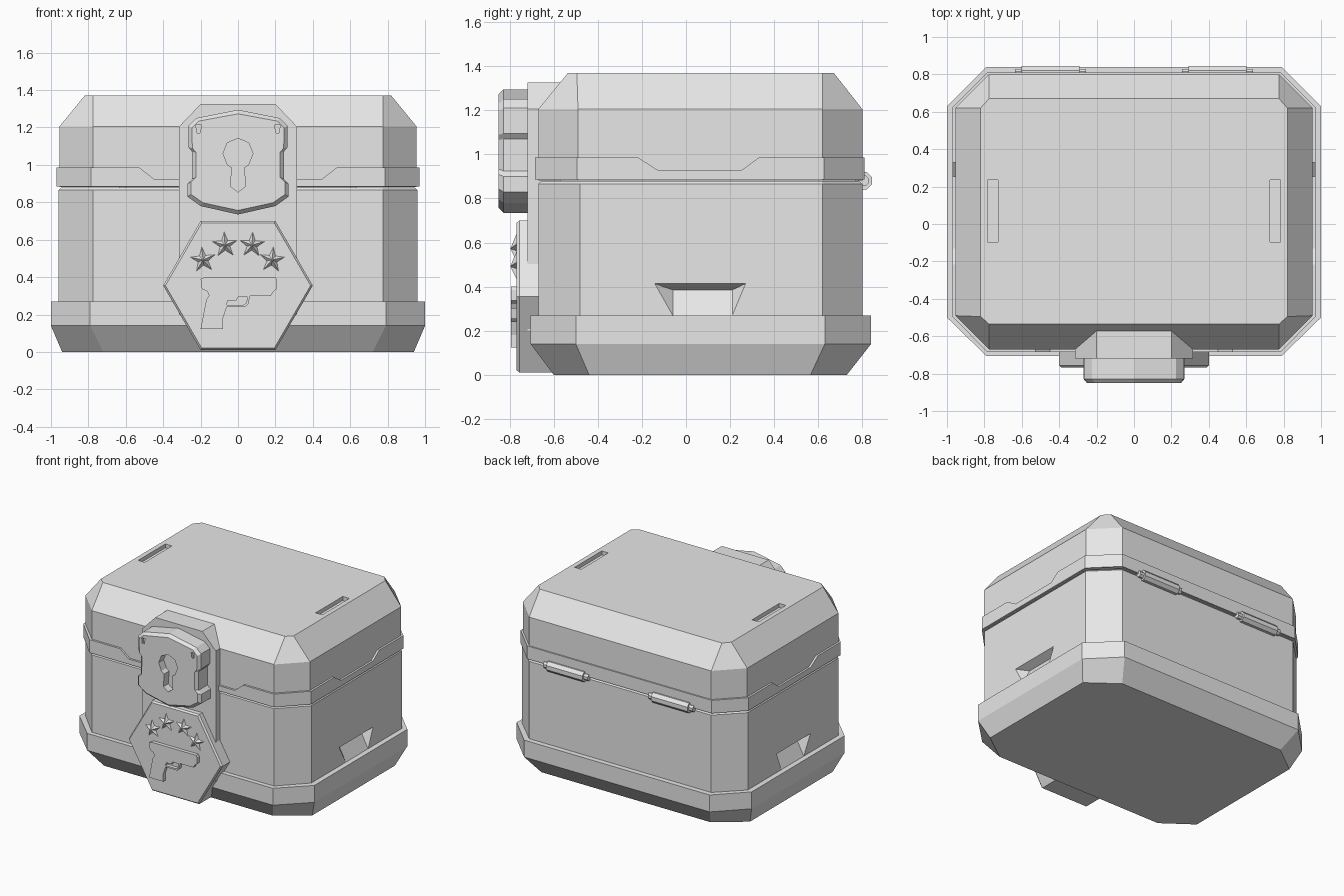
import bpy, bmesh
from math import sin, cos, pi
from mathutils import Vector

cube = bpy.data.objects.get("Cube")
if cube:
    bpy.data.objects.remove(cube, do_unlink=True)

grey = bpy.data.materials.new("plain_grey")
grey.use_nodes = True
grey.diffuse_color = (0.8, 0.8, 0.8, 1)
grey.node_tree.nodes["Principled BSDF"].inputs["Base Color"].default_value = (0.8, 0.8, 0.8, 1)


def finish(name, bm):
    bmesh.ops.recalc_face_normals(bm, faces=bm.faces)
    mesh = bpy.data.meshes.new(name)
    bm.to_mesh(mesh)
    bm.free()
    mesh.materials.append(grey)
    obj = bpy.data.objects.new(name, mesh)
    bpy.context.collection.objects.link(obj)
    return obj


def loft(name, rings):
    """Skin a stack of matching rings and cap both ends."""
    bm = bmesh.new()
    loops = [[bm.verts.new(p) for p in ring] for ring in rings]
    n = len(loops[0])
    for a, b in zip(loops, loops[1:]):
        for i in range(n):
            j = (i + 1) % n
            bm.faces.new((a[i], a[j], b[j], b[i]))
    bm.faces.new(loops[0])
    bm.faces.new(loops[-1])
    return finish(name, bm)


def octagon(z, x, front, back, cx, cfront, cback):
    """Chamfered rectangle at height z."""
    return [(cx, front, z), (x, cfront, z), (x, cback, z), (cx, back, z),
            (-cx, back, z), (-x, cback, z), (-x, cfront, z), (-cx, front, z)]


def plate(name, outline, back, front, bevel=0.0, centre=(0, 0)):
    """Extrude an x-z outline along y, with an optional front bevel."""
    rings = [[(x, back, z) for x, z in outline]]
    if bevel:
        rings.append([(x, front + bevel, z) for x, z in outline])
        inner = []
        for x, z in outline:
            d = Vector((x - centre[0], z - centre[1]))
            d *= 1 - bevel / d.length
            inner.append((centre[0] + d.x, front, centre[1] + d.y))
        rings.append(inner)
    else:
        rings.append([(x, front, z) for x, z in outline])
    return loft(name, rings)


def side_plate(name, outline, x0, x1):
    return loft(name, [[(x, y, z) for y, z in outline] for x in (x0, x1)])


def cut(target, *cutters):
    for cutter in cutters:
        mod = target.modifiers.new("cut", 'BOOLEAN')
        mod.operation = 'DIFFERENCE'
        mod.solver = 'EXACT'
        mod.object = cutter
        bpy.context.view_layer.objects.active = target
        bpy.ops.object.modifier_apply(modifier=mod.name)
        bpy.data.objects.remove(cutter, do_unlink=True)


def mirrored(half):
    """Close a left-hand outline that starts and ends on the centre line."""
    return half + [(-x, z) for x, z in reversed(half) if abs(x) > 1e-6]


# Chest base, body and lid
loft("base", [octagon(0, .94, -.60, .73, .72, -.44, .565),
              octagon(.14, 1, -.705, .84, .79, -.5, .63),
              octagon(.27, 1, -.705, .84, .79, -.5, .63)])
body = loft("body", [octagon(.15, .96, -.67, .80, .775, -.48, .62),
                     octagon(.865, .96, -.67, .80, .775, -.48, .62),
                     octagon(.88, .945, -.655, .785, .77, -.475, .615)])
lid = loft("lid", [octagon(.882, .955, -.67, .80, .775, -.49, .62),
                   octagon(1.205, .955, -.67, .80, .775, -.49, .62),
                   octagon(1.37, .82, -.535, .67, .775, -.495, .62)])
rim = loft("lid_rim", [octagon(z, .97, -.685, .81, .785, -.495, .625) for z in (.885, .985)])

# Stepped notches along the rim
cut(rim,
    plate("front_notch", [(-.545, 1), (-.45, .925), (.45, .925), (.545, 1)], -.2, -1),
    side_plate("left_notch", [(-.24, 1), (-.13, .93), (.255, .93), (.35, 1)], .5, 1.2),
    side_plate("right_notch", [(-.24, 1), (-.13, .93), (.255, .93), (.35, 1)], -.5, -1.2))

# Side grips and top slots
for s in (-1, 1):
    grip = bmesh.new()
    for x, y0, y1, z in ((.97, -.155, .28, .418), (.90, -.06, .21, .385), (.97, -.06, .21, .25)):
        for y in (y0, y1):
            grip.verts.new((s * x, y, z))
    bmesh.ops.convex_hull(grip, input=grip.verts)
    cut(body, finish("grip_cutter", grip))
    slot = [(s * .755 + a, b) for a, b in ((-.028, -.095), (.028, -.095), (.028, .235), (-.028, .235))]
    cut(lid, loft("slot_cutter", [[(x, y, z) for x, y in slot] for z in (1.34, 1.45)]))

# Back hinges
for s, side in ((1, "left"), (-1, "right")):
    rings = []
    for dx, r in ((-.19, .026), (-.155, .026), (-.155, .042), (.155, .042), (.155, .026), (.19, .026)):
        rings.append([(s * .447 + dx, .805 + r * cos(pi * (i + .5) / 4),
                       .88 + r * sin(pi * (i + .5) / 4)) for i in range(8)])
    loft(side + "_hinge", rings)

# Front backing plate
plate("front_plate", mirrored([(.2, 1.325), (.315, 1.205), (.315, .2)]), -.57, -.72)

# Lock with keyhole and two small pin slots
lock = plate("lock", mirrored([(0, 1.295), (.225, 1.25), (.265, 1.21), (.265, 1.095), (.245, 1.07),
                               (.245, .925), (.27, .9), (.27, .83), (.2, .78), (0, .735)]),
             -.70, -.85, .022, (0, 1.02))
keyhole = [(.08 * sin(a * pi / 4), 1.06 + .082 * cos(a * pi / 4)) for a in range(4)]
keyhole += [(.033, .985), (.04, .885), (0, .855)]
cut(lock, plate("keyhole_cutter", mirrored(keyhole), -.79, -.9))
for s in (-1, 1):
    pin = [(s * x, z) for x, z in ((.196, 1.212), (.225, 1.212), (.22, 1.17), (.203, 1.17))]
    cut(lock, plate("pin_cutter", pin, -.83, -.9))

# Hexagonal badge
hexagon = [(.4, .355), (.2, .7), (-.2, .7), (-.4, .355), (-.2, .01), (.2, .01)]
plate("badge", hexagon, -.6, -.768, .012, (0, .355))

# Faceted stars on the badge
for n, (cx, cz, tilt) in enumerate(((-.187, .492, .1), (-.07, .572, .05),
                                    (.075, .572, -.05), (.182, .492, -.1))):
    bm = bmesh.new()
    ring = []
    for i in range(10):
        r = .03 if i % 2 else .074
        a = i * pi / 5 - tilt
        ring.append(bm.verts.new((cx + r * sin(a), -.766, cz + r * cos(a))))
    tip = bm.verts.new((cx, -.797, cz))
    for i in range(10):
        bm.faces.new((ring[i], ring[(i + 1) % 10], tip))
    bm.faces.new(ring)
    finish(f"star_{n + 1}", bm)

# Raised pistol emblem with an open trigger guard
pistol = [(-.2, .39), (-.175, .4), (.2, .4), (.208, .385), (.208, .337), (.187, .32), (.176, .3),
          (.064, .3), (.055, .257), (.037, .24), (-.06, .24), (-.08, .18), (-.08, .123),
          (-.2, .123), (-.17, .278), (-.155, .3), (-.165, .325), (-.193, .337)]
emblem = plate("pistol_emblem", pistol, -.76, -.795)
guard = [(-.06, .252), (.03, .252), (.045, .262), (.05, .295), (.0, .295), (-.01, .275), (-.055, .275)]
cut(emblem, plate("guard_cutter", guard, -.7, -.9))
